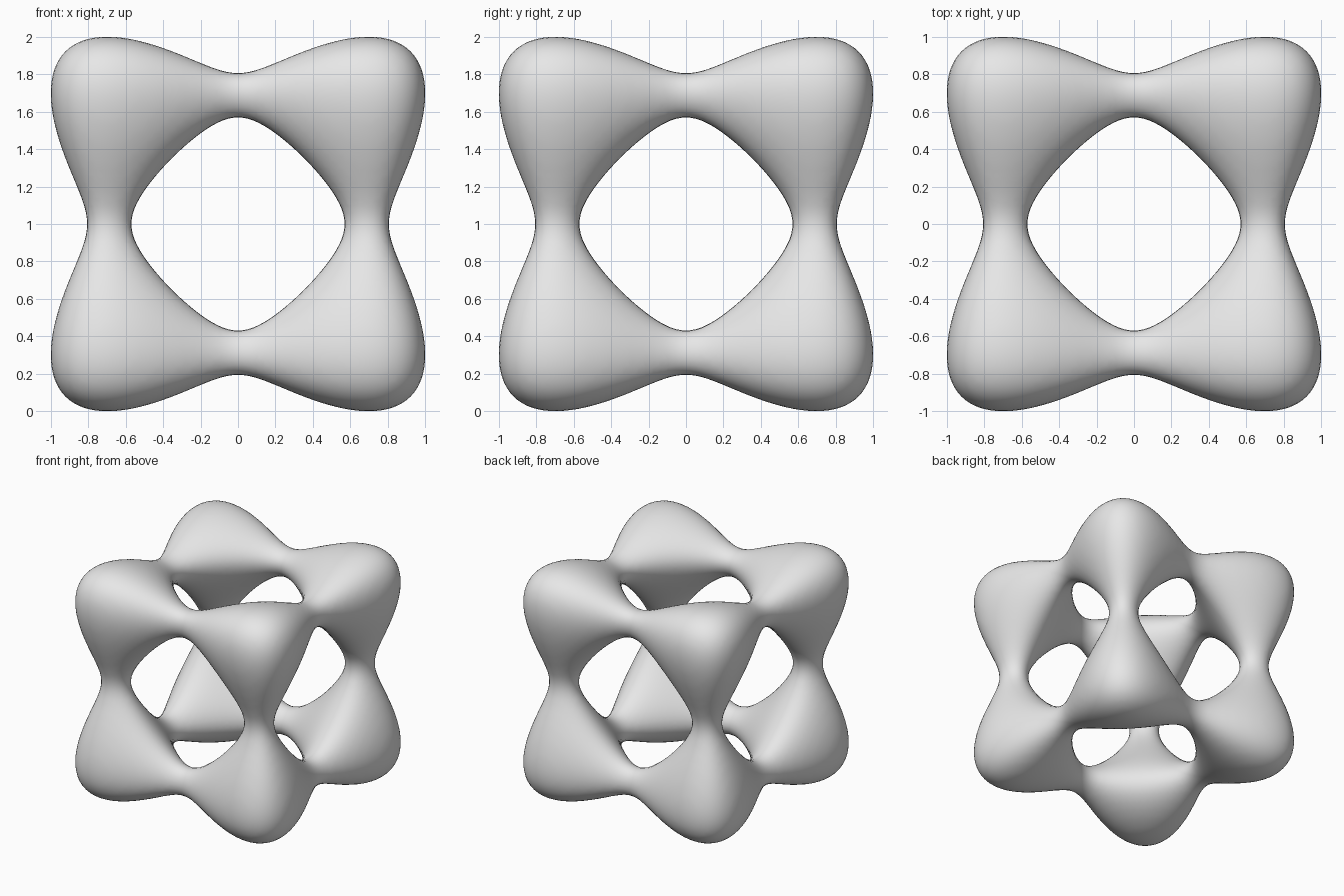
import bpy
import bmesh
from mathutils import Vector

if "Cube" in bpy.data.objects:
    bpy.data.objects.remove(bpy.data.objects["Cube"])

SCALE = 2.2663      # half width of the quartic surface, mapped to 1
LEVEL = 11.8
N = 54              # even cell count keeps the mesh symmetric
STEP = 2.12 / N


def term(c):
    u = c * SCALE
    return u ** 4 - 5 * u ** 2


def gradient(p):
    return Vector([SCALE * (4 * (c * SCALE) ** 3 - 10 * c * SCALE) for c in p])


def project(p):
    # Newton steps onto x^4-5x^2 + y^4-5y^2 + z^4-5z^2 + LEVEL = 0
    p = p.copy()
    for _ in range(5):
        g = gradient(p)
        p -= g * ((sum(term(c) for c in p) + LEVEL) / max(g.length_squared, 1e-6))
    return p


# Sample the solid on a grid
axis = [term(-1.06 + i * STEP) for i in range(N + 1)]
R = range(N + 1)
inside = [[[axis[i] + axis[j] + axis[k] + LEVEL < 0 for k in R] for j in R] for i in R]

bm = bmesh.new()
cells = {}


def cell_vert(key):
    # One vertex per boundary cell, pulled onto the surface
    if key not in cells:
        centre = Vector([-1.06 + (c + 0.5) * STEP for c in key])
        cells[key] = bm.verts.new(project(centre))
    return cells[key]


# Quad around every grid edge that crosses the surface
for i in range(N):
    for j in range(N):
        for k in range(N):
            here = inside[i][j][k]
            for a in range(3):
                q = [i, j, k]
                q[a] += 1
                if inside[q[0]][q[1]][q[2]] == here:
                    continue
                b, c = (a + 1) % 3, (a + 2) % 3
                quad = []
                for db, dc in ((0, 0), (-1, 0), (-1, -1), (0, -1)):
                    key = [i, j, k]
                    key[b] += db
                    key[c] += dc
                    quad.append(cell_vert(tuple(key)))
                bm.faces.new(quad if here else quad[::-1])

# Even out the quads, then return them to the surface
for _ in range(4):
    bmesh.ops.smooth_vert(bm, verts=bm.verts, factor=0.5,
                          use_axis_x=True, use_axis_y=True, use_axis_z=True)
    for v in bm.verts:
        v.co = project(v.co)

bmesh.ops.translate(bm, verts=bm.verts, vec=(0, 0, 1))
bmesh.ops.recalc_face_normals(bm, faces=bm.faces)
for f in bm.faces:
    f.smooth = True

mesh = bpy.data.meshes.new("tangle_cube")
bm.to_mesh(mesh)
bm.free()

grey = bpy.data.materials.new("light grey")
grey.diffuse_color = (0.8, 0.8, 0.8, 1)
grey.use_nodes = True
grey.node_tree.nodes["Principled BSDF"].inputs["Base Color"].default_value = grey.diffuse_color
mesh.materials.append(grey)

obj = bpy.data.objects.new("tangle_cube", mesh)
bpy.context.collection.objects.link(obj)
